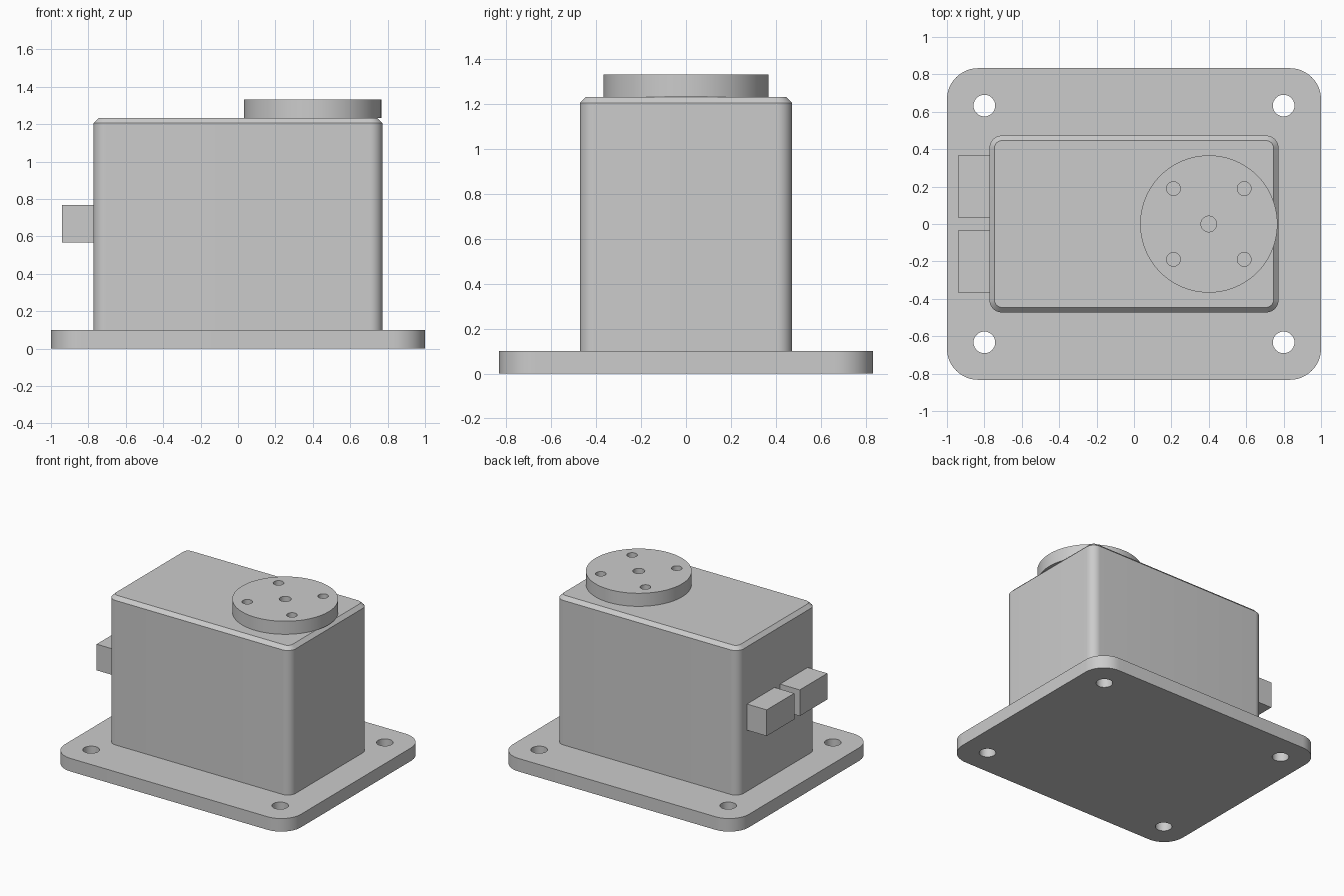
import bpy
import bmesh
from math import cos, sin, pi

if "Cube" in bpy.data.objects:
    bpy.data.objects.remove(bpy.data.objects["Cube"], do_unlink=True)

grey = bpy.data.materials.new("light grey plastic")
grey.use_nodes = True
grey.diffuse_color = (0.6, 0.6, 0.6, 1)
grey.node_tree.nodes["Principled BSDF"].inputs["Base Color"].default_value = (0.6, 0.6, 0.6, 1)


def circle(x, y, r, n=32):
    return [(x + r * cos(2 * pi * i / n), y + r * sin(2 * pi * i / n)) for i in range(n)]


def rounded_rect(hx, hy, r, steps=12):
    pts = []
    for k, (sx, sy) in enumerate([(1, 1), (-1, 1), (-1, -1), (1, -1)]):
        for i in range(steps + 1):
            a = pi / 2 * (k + i / steps)
            pts.append((sx * (hx - r) + r * cos(a), sy * (hy - r) + r * sin(a)))
    return pts


def finish(obj, smooth=True):
    obj.data.materials.clear()
    obj.data.materials.append(grey)
    bpy.ops.object.select_all(action="DESELECT")
    obj.select_set(True)
    bpy.context.view_layer.objects.active = obj
    if smooth:
        bpy.ops.object.shade_smooth_by_angle(angle=pi / 6)


def add_mesh(name, bm):
    bmesh.ops.recalc_face_normals(bm, faces=bm.faces)
    mesh = bpy.data.meshes.new(name)
    bm.to_mesh(mesh)
    bm.free()
    obj = bpy.data.objects.new(name, mesh)
    bpy.context.collection.objects.link(obj)
    return obj


def drilled_plate(name, outline, holes, z0, z1):
    """Extrude a filled flat outline with holes through it."""
    curve = bpy.data.curves.new(name, "CURVE")
    curve.dimensions = "2D"
    curve.fill_mode = "BOTH"
    curve.extrude = (z1 - z0) / 2
    for loop in [outline] + holes:
        spline = curve.splines.new("POLY")
        spline.points.add(len(loop) - 1)
        for point, (x, y) in zip(spline.points, loop):
            point.co = (x, y, 0, 1)
        spline.use_cyclic_u = True
    helper = bpy.data.objects.new(name + "_profile", curve)
    bpy.context.collection.objects.link(helper)
    bpy.context.view_layer.update()
    source = helper.evaluated_get(bpy.context.evaluated_depsgraph_get())
    bm = bmesh.new()
    bm.from_mesh(source.to_mesh())
    bpy.data.objects.remove(helper, do_unlink=True)
    bmesh.ops.remove_doubles(bm, verts=bm.verts, dist=0.0001)
    bmesh.ops.translate(bm, verts=bm.verts, vec=(0, 0, (z0 + z1) / 2))
    finish(add_mesh(name, bm))


def loft(name, sections):
    """Join matching outlines at rising heights and cap both ends."""
    bm = bmesh.new()
    rings = [[bm.verts.new((x, y, z)) for x, y in loop] for loop, z in sections]
    for low, high in zip(rings, rings[1:]):
        n = len(low)
        for i in range(n):
            j = (i + 1) % n
            bm.faces.new((low[i], low[j], high[j], high[i]))
    bm.faces.new(rings[0][::-1])
    bm.faces.new(rings[-1])
    finish(add_mesh(name, bm))


# Mounting flange with four corner screw holes
corner_holes = [circle(sx * 0.8, sy * 0.633, 0.058) for sx in (-1, 1) for sy in (-1, 1)]
drilled_plate("mounting_flange", rounded_rect(1, 0.833, 0.167), corner_holes, 0, 0.1)

# Housing with rounded uprights and a chamfered top edge
chamfer = 0.027
side = rounded_rect(0.773, 0.473, 0.067)
lid = rounded_rect(0.773 - chamfer, 0.473 - chamfer, 0.067 - chamfer)
loft("housing", [(side, 0.1), (side, 1.233 - chamfer), (lid, 1.233)])

# Output disc with a centre hole and four holes around it
disc_x = 0.4
disc_holes = [circle(disc_x, 0, 0.042)]
disc_holes += [circle(disc_x + sx * 0.189, sy * 0.189, 0.037) for sx in (-1, 1) for sy in (-1, 1)]
drilled_plate("output_disc", circle(disc_x, 0, 0.367, 96), disc_holes, 1.233, 1.333)

# Pair of plug blocks on the end of the housing
for label, sy in (("front", -1), ("back", 1)):
    bm = bmesh.new()
    bmesh.ops.create_cube(bm, size=1)
    bmesh.ops.scale(bm, verts=bm.verts, vec=(0.18, 0.333, 0.2))
    bmesh.ops.translate(bm, verts=bm.verts, vec=(-0.85, sy * 0.2, 0.668))
    finish(add_mesh(label + "_plug", bm), smooth=False)
